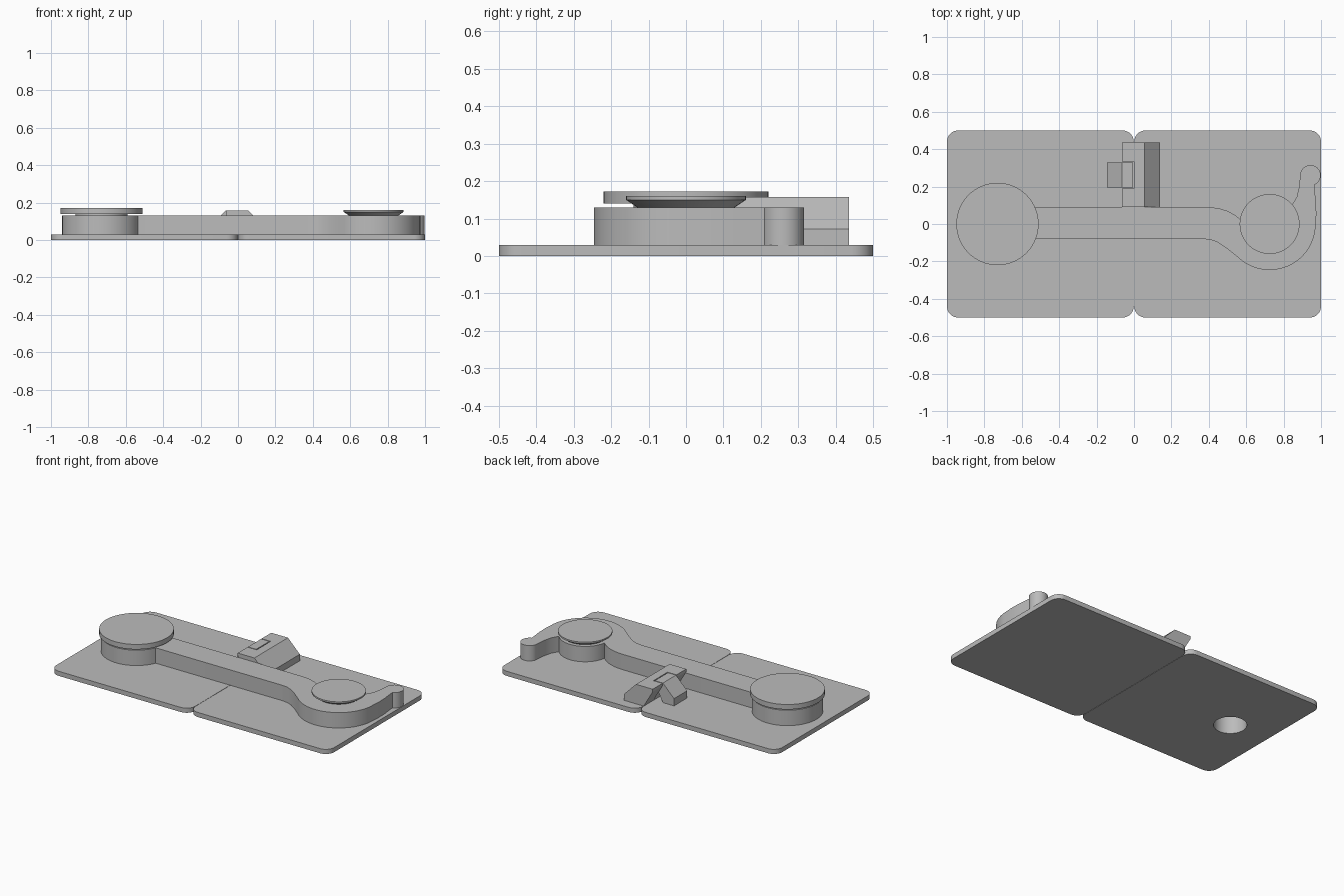
import bpy
import bmesh
from math import sin, cos, radians
from mathutils import Matrix, Vector

cube = bpy.data.objects.get("Cube")
if cube:
    bpy.data.objects.remove(cube, do_unlink=True)

GREY = (0.5, 0.5, 0.5, 1)
grey = bpy.data.materials.new("light_grey")
grey.use_nodes = True
grey.diffuse_color = GREY
grey.node_tree.nodes["Principled BSDF"].inputs["Base Color"].default_value = GREY


def finish(name, bm):
    """Weld, orient and shade a mesh, then link it as a part."""
    bmesh.ops.remove_doubles(bm, verts=bm.verts, dist=0.0002)
    bmesh.ops.recalc_face_normals(bm, faces=bm.faces)
    mesh = bpy.data.meshes.new(name)
    bm.to_mesh(mesh)
    bm.free()
    mesh.materials.clear()
    mesh.materials.append(grey)
    for p in mesh.polygons:
        p.use_smooth = True
        p.material_index = 0
    mesh.set_sharp_from_angle(angle=radians(30))
    obj = bpy.data.objects.new(name, mesh)
    bpy.context.collection.objects.link(obj)
    return obj


def arc(cx, cy, r, start, end, steps=16):
    angles = [radians(start + (end - start) * i / steps) for i in range(steps + 1)]
    return [(cx + r * cos(a), cy + r * sin(a)) for a in angles]


def slab(name, outlines, low, high, matrix=Matrix()):
    """Extrude filled outlines; inner outlines become holes."""
    curve = bpy.data.curves.new(name + "_outline", "CURVE")
    curve.dimensions = "2D"
    curve.fill_mode = "BOTH"
    curve.extrude = (high - low) / 2
    for points in outlines:
        spline = curve.splines.new("POLY")
        spline.points.add(len(points) - 1)
        for sp, (x, y) in zip(spline.points, points):
            sp.co = (x, y, 0, 1)
        spline.use_cyclic_u = True
    temp = bpy.data.objects.new(name + "_outline", curve)
    bpy.context.collection.objects.link(temp)
    bpy.context.view_layer.update()
    mesh = bpy.data.meshes.new_from_object(temp)
    bm = bmesh.new()
    bm.from_mesh(mesh)
    bpy.data.objects.remove(temp, do_unlink=True)
    bpy.data.curves.remove(curve)
    bpy.data.meshes.remove(mesh)
    shift = Matrix.Translation((0, 0, (low + high) / 2))
    bmesh.ops.transform(bm, matrix=matrix @ shift, verts=bm.verts)
    return finish(name, bm)


def lathe(name, profile, x):
    bm = bmesh.new()
    verts = [bm.verts.new((r, 0, z)) for r, z in profile]
    edges = [bm.edges.new(pair) for pair in zip(verts, verts[1:])]
    bmesh.ops.spin(bm, geom=verts + edges, cent=(0, 0, 0), axis=(0, 0, 1),
                   angle=radians(360), steps=64)
    bmesh.ops.translate(bm, vec=Vector((x, 0, 0)), verts=bm.verts)
    return finish(name, bm)


def rounded_rect(x0, x1, y0, y1, r):
    return (arc(x1 - r, y1 - r, r, 0, 90, 8) + arc(x0 + r, y1 - r, r, 90, 180, 8)
            + arc(x0 + r, y0 + r, r, 180, 270, 8) + arc(x1 - r, y0 + r, r, 270, 360, 8))


PIVOT, STUD = -0.73, 0.725
PLATE_TOP, ARM_TOP = 0.03, 0.13
bore = arc(PIVOT, 0, 0.097, 0, 350, 35)

# Two base plates, one bored under the pivot
slab("right_plate", [rounded_rect(-1, -0.001, -0.5, 0.5, 0.06), bore], 0, PLATE_TOP)
slab("left_plate", [rounded_rect(0.001, 1, -0.5, 0.5, 0.06)], 0, PLATE_TOP)

# Arm: round pivot end, straight bar, cupped head and finger hook
arm = arc(PIVOT, 0, 0.21, 25.4, 337.6, 48)
arm += [(0.37, -0.08), (0.41, -0.084), (0.45, -0.099), (0.5, -0.133)]
arm += arc(STUD, 0, 0.246, 225, 360, 28)
arm += [(0.975, 0.05), (0.973, 0.12), (0.967, 0.17)]
arm += arc(0.943, 0.26, 0.055, -68, 165, 24)
arm += [(0.883, 0.2), (0.87, 0.145)]
arm += arc(STUD, 0, 0.155, 40, 172, 28)
arm += [(0.54, 0.048), (0.5, 0.07), (0.45, 0.085), (0.4, 0.09)]
slab("swing_arm", [arm, bore], PLATE_TOP, ARM_TOP)

# Pivot cap on a short neck, and flared stud on the arm head
lathe("pivot_cap", [(0, 0.13), (0.14, 0.13), (0.14, 0.14), (0.22, 0.14),
                    (0.22, 0.172), (0, 0.172)], PIVOT)
lathe("stud_cap", [(0, 0.13), (0.13, 0.13), (0.16, 0.15),
                   (0.16, 0.16), (0, 0.16)], STUD)

# Clasp: side profiles in x and z, extruded along y
UPRIGHT = Matrix(((1, 0, 0, 0), (0, 0, 1, 0), (0, 1, 0, 0), (0, 0, 0, 1)))
TOP, SHOULDER = 0.157, 0.072
wedge = [(0, PLATE_TOP), (0.14, PLATE_TOP), (0.14, SHOULDER), (0.055, TOP), (0, TOP)]
jaw = [(0, PLATE_TOP), (0, TOP), (-0.065, TOP), (-0.065, 0.14)]
tongue = [(-0.145, PLATE_TOP), (-0.145, SHOULDER + 0.005), (-0.065, TOP),
          (-0.006, TOP), (-0.006, 0.14), (-0.065, PLATE_TOP)]
slab("clasp_wedge", [wedge], 0.09, 0.435, UPRIGHT)
slab("clasp_front_jaw", [jaw], 0.09, 0.19, UPRIGHT)
slab("clasp_back_jaw", [jaw], 0.335, 0.435, UPRIGHT)
slab("clasp_tongue", [tongue], 0.195, 0.33, UPRIGHT)
